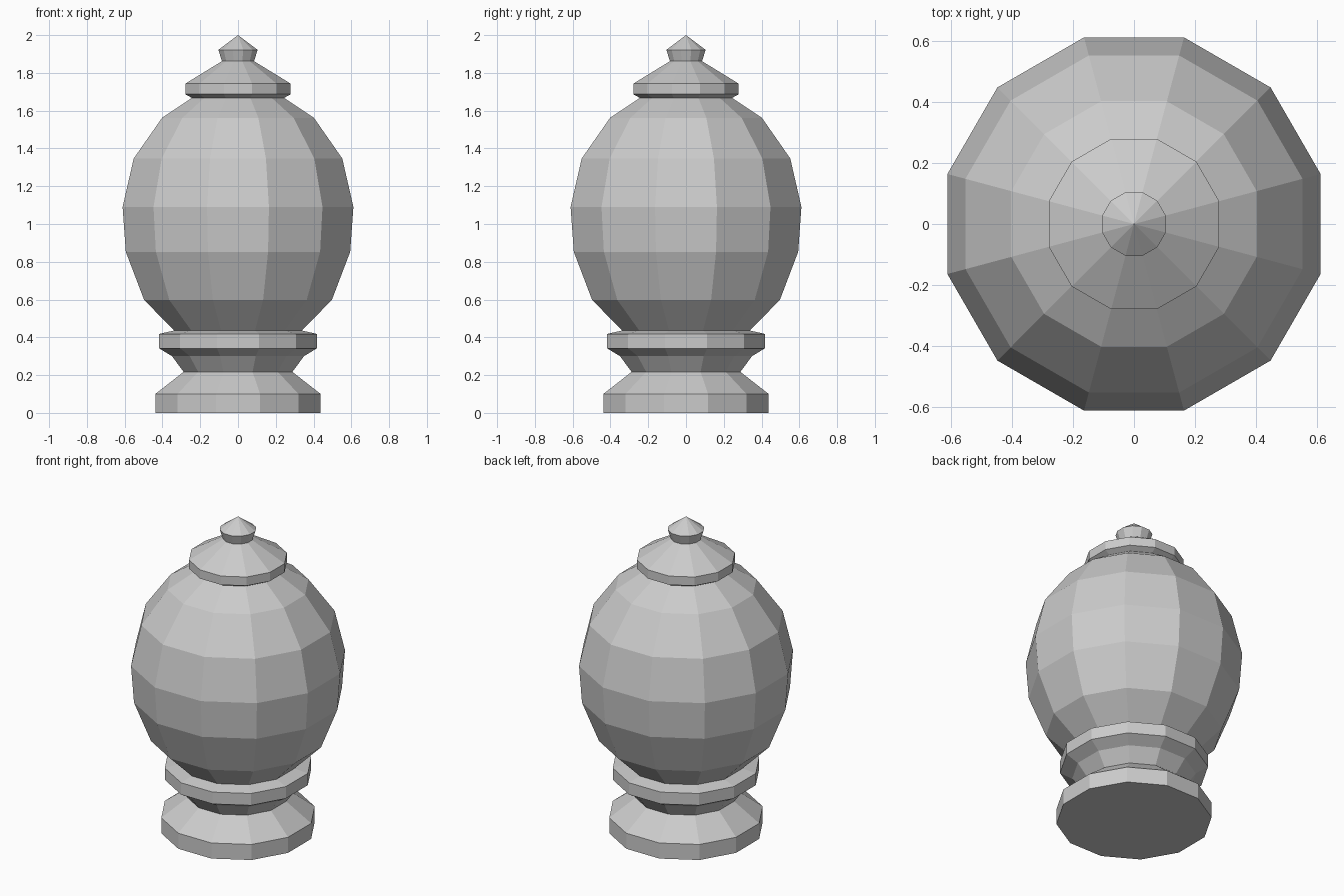
import bpy, bmesh, math

if "Cube" in bpy.data.objects:
    bpy.data.objects.remove(bpy.data.objects["Cube"])

SIDES = 12
FLAT = math.cos(math.pi / SIDES)  # profile widths are measured across the flats

stone = bpy.data.materials.new("light_grey_stone")
stone.diffuse_color = (0.6, 0.6, 0.6, 1)
stone.use_nodes = True
stone.node_tree.nodes["Principled BSDF"].inputs["Base Color"].default_value = stone.diffuse_color


def lathe(name, profile):
    """Turn a (half width, height) profile into a closed twelve-sided solid."""
    bm = bmesh.new()
    rings = []
    for w, z in profile:
        if w == 0:
            rings.append([bm.verts.new((0, 0, z))] * SIDES)
            continue
        r = w / FLAT
        angles = [2 * math.pi * (i + 0.5) / SIDES for i in range(SIDES)]
        rings.append([bm.verts.new((r * math.cos(a), r * math.sin(a), z)) for a in angles])
    for lo, hi in zip(rings, rings[1:]):
        for i in range(SIDES):
            j = (i + 1) % SIDES
            quad = [lo[i], lo[j], hi[j], hi[i]]
            bm.faces.new(list(dict.fromkeys(quad)))
    # caps
    if profile[0][0] > 0:
        bm.faces.new(rings[0][::-1])
    if profile[-1][0] > 0:
        bm.faces.new(rings[-1])
    bmesh.ops.recalc_face_normals(bm, faces=bm.faces)
    mesh = bpy.data.meshes.new(name)
    bm.to_mesh(mesh)
    bm.free()
    mesh.materials.append(stone)
    obj = bpy.data.objects.new(name, mesh)
    bpy.context.collection.objects.link(obj)


# foot, waist and collar, closed under the bowl
lathe("pedestal", [(0.438, 0), (0.438, 0.10), (0.288, 0.217), (0.349, 0.30),
                   (0.418, 0.342), (0.418, 0.418), (0.335, 0.437)])
# swelling body
lathe("body", [(0.335, 0.433), (0.497, 0.598), (0.594, 0.853), (0.611, 1.09),
               (0.552, 1.347), (0.402, 1.562), (0.245, 1.667)])
# lid with rim and pointed knob
lathe("lid", [(0.24, 1.665), (0.279, 1.687), (0.279, 1.743), (0.085, 1.862),
              (0.104, 1.922), (0, 2.0)])
